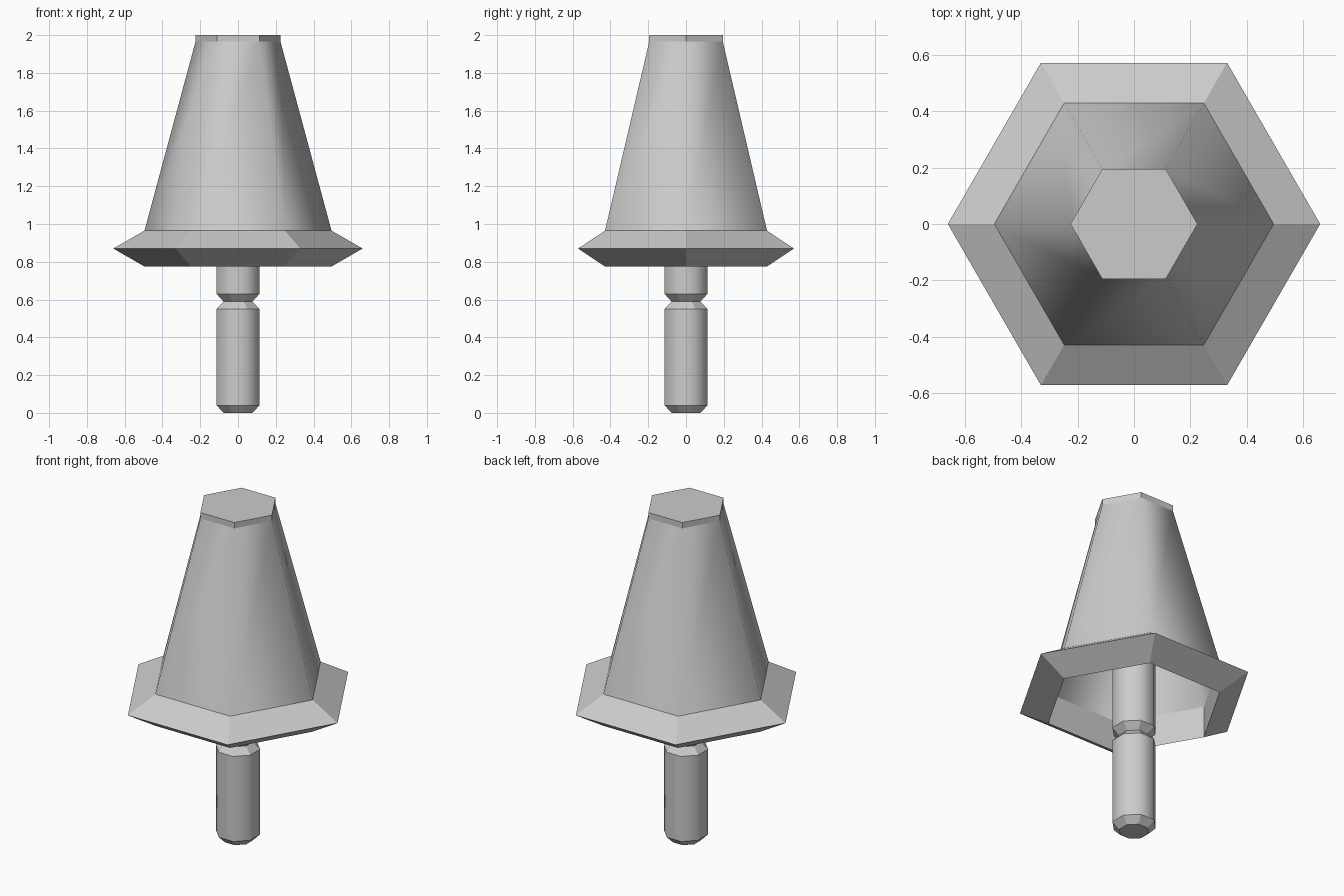
import bpy, bmesh
from math import cos, sin, pi

if "Cube" in bpy.data.objects:
    bpy.data.objects.remove(bpy.data.objects["Cube"])


def lathe(name, profile, sides, turn=0.0, smooth_bands=(), caps=False, loop=False):
    """Sweep (radius, z) points around z with a fixed number of flat sides."""
    bm = bmesh.new()
    rings = [[bm.verts.new((r * cos(turn + 2 * pi * i / sides),
                            r * sin(turn + 2 * pi * i / sides), z))
              for i in range(sides)] for r, z in profile]
    bands = len(rings) if loop else len(rings) - 1
    for b in range(bands):
        lo, hi = rings[b], rings[(b + 1) % len(rings)]
        for i in range(sides):
            j = (i + 1) % sides
            face = bm.faces.new((lo[i], lo[j], hi[j], hi[i]))
            face.smooth = b in smooth_bands
    if caps:
        bm.faces.new(rings[0][::-1])
        bm.faces.new(rings[-1])
    # keep borders between smooth walls and flat chamfers crisp
    for e in bm.edges:
        e.smooth = all(f.smooth for f in e.link_faces)
    mesh = bpy.data.meshes.new(name)
    bm.to_mesh(mesh)
    bm.free()
    obj = bpy.data.objects.new(name, mesh)
    bpy.context.collection.objects.link(obj)
    return obj


# Tapered six-sided shade, open underneath
lathe("shade", [(0.495, 0.965), (0.225, 1.965)], 6, smooth_bands=(0,))

# Flat hexagonal cap on top of the shade
lathe("shade_cap", [(0.225, 1.965), (0.225, 2.0)], 6, caps=True)

# Flared rim with a triangular section and an upright inner wall
lathe("shade_rim", [(0.495, 0.775), (0.66, 0.87), (0.495, 0.965)], 6, loop=True)

# Eight-sided post made of two chamfered lengths meeting at a groove
R, r, c, length = 0.123, 0.083, 0.04, 0.59
post = [(r, 0.0)]
for k in range(2):
    z = k * length
    post += [(R, z + c), (R, z + length - c), (r, z + length)]
lathe("post", post, 8, turn=pi / 8, smooth_bands=(1, 4), caps=True)
